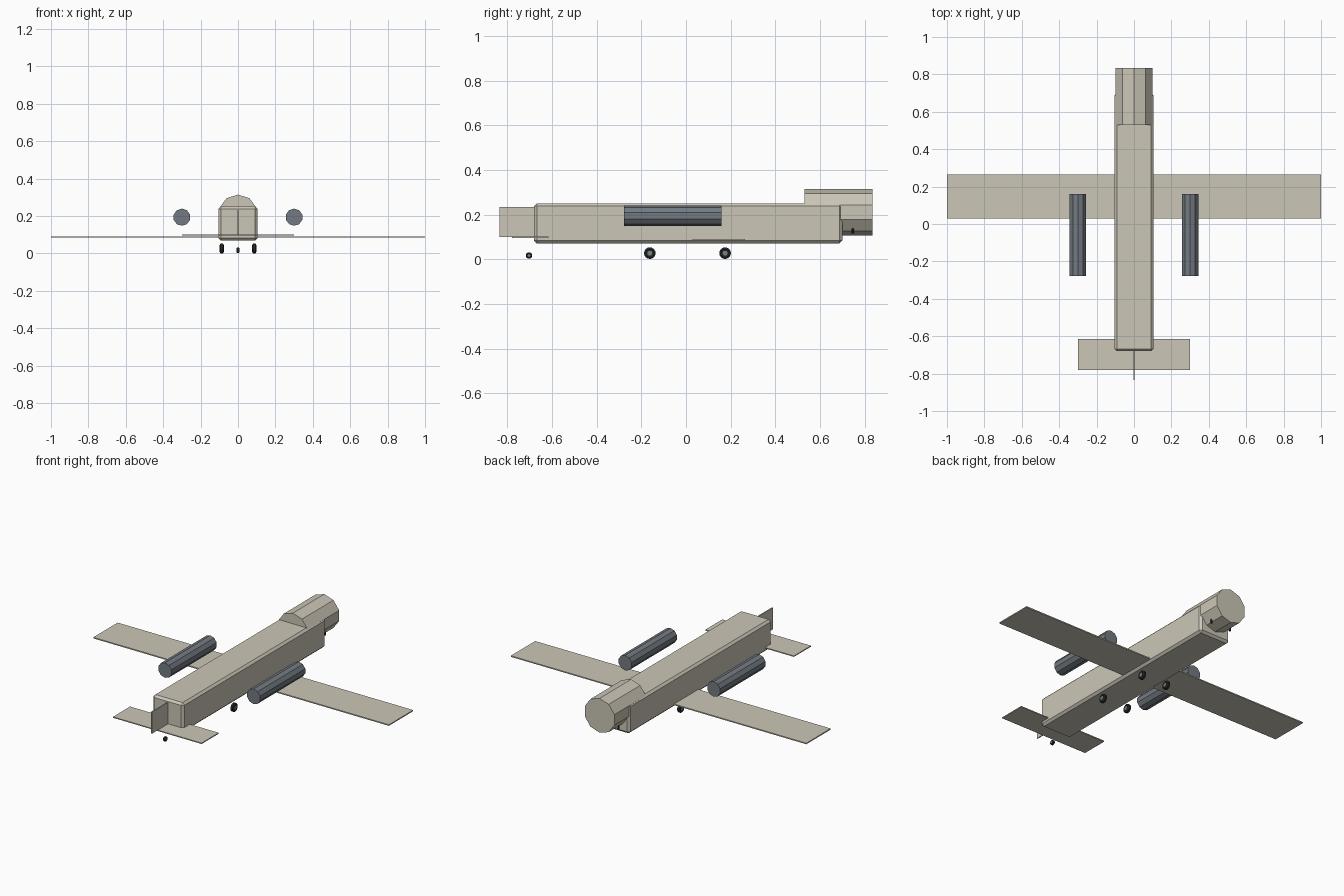
import bpy, bmesh, math
from mathutils import Vector

cube = bpy.data.objects.get("Cube")
if cube:
    bpy.data.objects.remove(cube, do_unlink=True)


def material(name, rgb):
    m = bpy.data.materials.new(name)
    m.use_nodes = True
    m.diffuse_color = (*rgb, 1)
    m.node_tree.nodes["Principled BSDF"].inputs["Base Color"].default_value = (*rgb, 1)
    return m


BEIGE = material("warm beige", (0.60, 0.565, 0.475))
STEEL = material("steel grey", (0.17, 0.195, 0.22))
RUBBER = material("black rubber", (0.018, 0.022, 0.022))
HUB = material("hub grey", (0.20, 0.22, 0.21))


def finish(bm, name, mat):
    bmesh.ops.recalc_face_normals(bm, faces=bm.faces)
    mesh = bpy.data.meshes.new(name)
    bm.to_mesh(mesh)
    bm.free()
    mesh.materials.append(mat)
    ob = bpy.data.objects.new(name, mesh)
    bpy.context.collection.objects.link(ob)
    return ob


def box(name, lo, hi, mat, bevel=0):
    bm = bmesh.new()
    bmesh.ops.create_cube(bm, size=1)
    for v in bm.verts:
        v.co = [l + (c + 0.5) * (h - l) for l, h, c in zip(lo, hi, v.co)]
    if bevel:
        bmesh.ops.bevel(bm, geom=bm.edges[:], offset=bevel, segments=1, affect='EDGES')
    return finish(bm, name, mat)


def lathe(name, centre, profile, sides, axis, mat):
    """Turn (distance along axis, radius) pairs around the x, y or z axis; ends are capped."""
    bm = bmesh.new()
    rings = []
    for t, r in profile:
        ring = []
        for i in range(sides):
            a = math.tau * i / sides
            s, c = r * math.sin(a), r * math.cos(a)
            p = {"x": (t, s, c), "y": (s, t, c), "z": (s, c, t)}[axis]
            ring.append(bm.verts.new(Vector(centre) + Vector(p)))
        rings.append(ring)
    for a, b in zip(rings, rings[1:]):
        for i in range(sides):
            j = (i + 1) % sides
            bm.faces.new((a[i], a[j], b[j], b[i]))
    bm.faces.new(rings[0])
    bm.faces.new(rings[-1])
    return finish(bm, name, mat)


def wheel(name, x, y, z, r, w):
    # Tyre with chamfered shoulders, and a hub disc showing on both sides
    lathe(name + "_tyre", (x, y, z),
          [(-w * .8, r * .5), (-w, r * .72), (-w * .6, r), (w * .6, r), (w, r * .72), (w * .8, r * .5)],
          16, "x", RUBBER)
    lathe(name + "_hub", (x, y, z), [(-w * .9, r * .42), (w * .9, r * .42)], 12, "x", HUB)


# Body, nose drum and flying surfaces
box("fuselage", (-.105, -.68, .07), (.105, .70, .25), BEIGE, bevel=.013)
lathe("nose_drum", (0, 0, .21), [(.53, .105), (.835, .105)], 10, "y", BEIGE)
box("main_wing", (-1, .03, .084), (1, .265, .091), BEIGE)
box("tailplane", (-.3, -.78, .095), (.3, -.615, .101), BEIGE)
box("tail_fin", (-.003, -.835, .10), (.003, -.64, .233), BEIGE)

# Engine pods, main wheels and small pegs on both sides
for side, s in (("left", 1), ("right", -1)):
    lathe(side + "_engine_pod", (.3 * s, 0, .194), [(-.278, .046), (.16, .046)], 10, "y", STEEL)
    for pos, y in (("rear", -.162), ("front", .175)):
        wheel(f"{side}_{pos}_wheel", .087 * s, y, .027, .026, .011)
    lathe(side + "_nose_peg", (.066 * s, .747, 0), [(.115, .006), (.14, .006)], 8, "z", RUBBER)

# Small tail wheel
wheel("tail_wheel", 0, -.703, .0165, .0145, .008)
